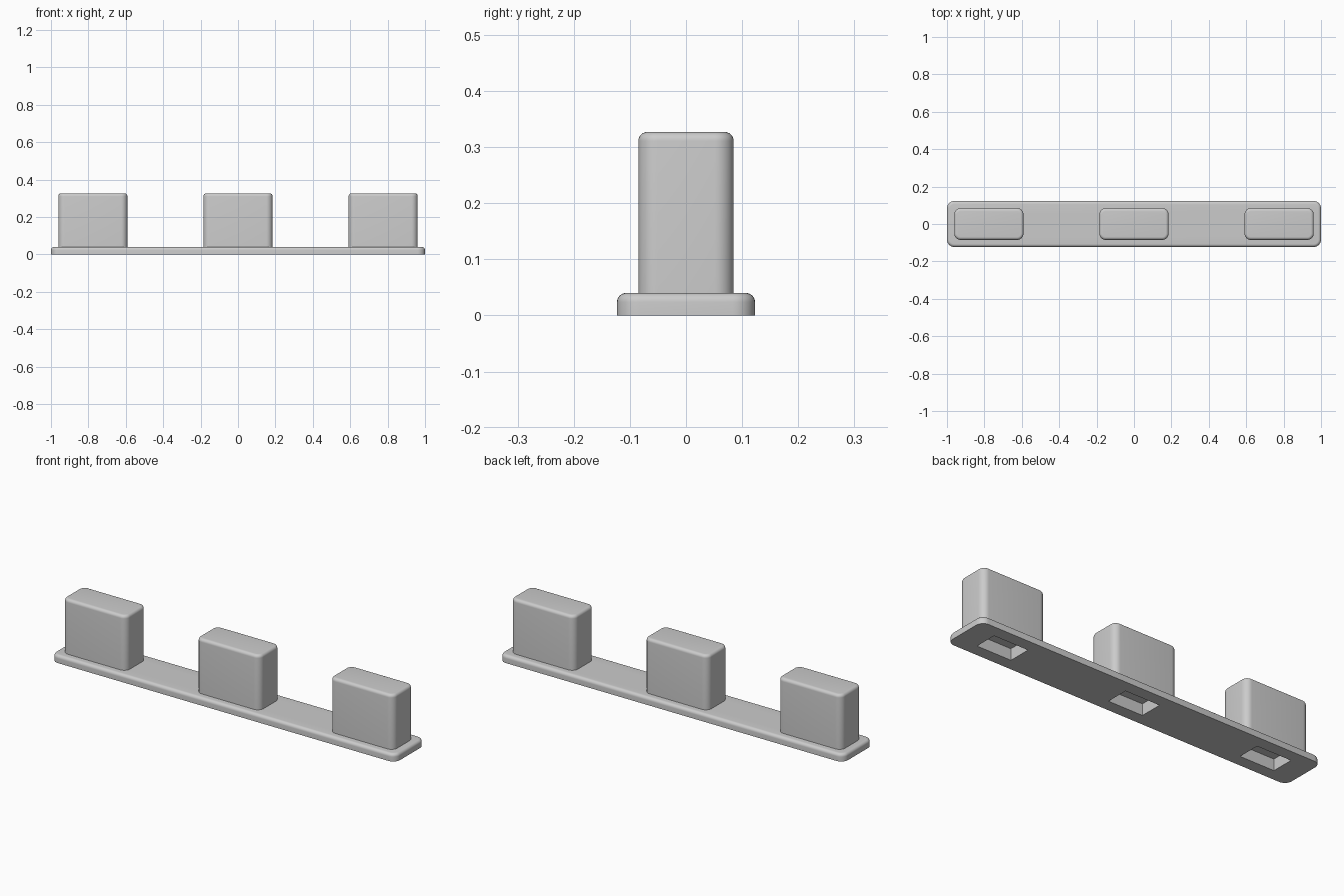
import bpy
import bmesh
import math

default_cube = bpy.data.objects.get("Cube")
if default_cube:
    bpy.data.objects.remove(default_cube, do_unlink=True)

# Single plain grey material
grey = bpy.data.materials.new("plain_grey")
grey.use_nodes = True
colour = (0.6, 0.6, 0.6, 1.0)
grey.diffuse_color = colour
grey.node_tree.nodes["Principled BSDF"].inputs["Base Color"].default_value = colour


def box(name, x, size, bottom, corner=0.0, rim=0.0):
    """Box with rounded upright corners and a rounded top rim."""
    bm = bmesh.new()
    bmesh.ops.create_cube(bm, size=1)
    for v in bm.verts:
        v.co = (v.co.x * size[0], v.co.y * size[1], (v.co.z + 0.5) * size[2])
    if corner:
        upright = [e for e in bm.edges
                   if abs(e.verts[0].co.z - e.verts[1].co.z) > size[2] / 2]
        bmesh.ops.bevel(bm, geom=upright, offset=corner, segments=8,
                        profile=0.5, affect='EDGES')
        top = [e for e in bm.edges
               if all(v.co.z > size[2] - 1e-5 for v in e.verts)]
        bmesh.ops.bevel(bm, geom=top, offset=rim, segments=6,
                        profile=0.5, affect='EDGES')
    bmesh.ops.recalc_face_normals(bm, faces=bm.faces)
    mesh = bpy.data.meshes.new(name)
    bm.to_mesh(mesh)
    bm.free()
    mesh.materials.append(grey)
    obj = bpy.data.objects.new(name, mesh)
    obj.location = (x, 0, bottom)
    bpy.context.collection.objects.link(obj)
    return obj


def select(obj):
    bpy.ops.object.select_all(action='DESELECT')
    obj.select_set(True)
    bpy.context.view_layer.objects.active = obj


def cut(obj, cutter):
    select(obj)
    mod = obj.modifiers.new("socket", 'BOOLEAN')
    mod.operation = 'DIFFERENCE'
    mod.solver = 'EXACT'
    mod.object = cutter
    bpy.ops.object.modifier_apply(modifier=mod.name)


# Long base plate
base_height = 0.04
base = box("base_plate", 0, (2.0, 0.246, base_height), 0, 0.04, 0.016)
parts = [base]

# Three upright blocks, each with a rectangular socket from below
for label, x in (("right", -0.776), ("middle", 0), ("left", 0.776)):
    block = box(label + "_block", x, (0.37, 0.17, 0.287), base_height, 0.034, 0.016)
    cutter = box(label + "_socket_cutter", x, (0.2, 0.12, 0.16), -0.1)
    cut(base, cutter)
    cut(block, cutter)
    bpy.data.objects.remove(cutter, do_unlink=True)
    parts.append(block)

# Soft rounded edges, crisp socket edges
for part in parts:
    select(part)
    bpy.ops.object.shade_smooth_by_angle(angle=math.radians(30))
